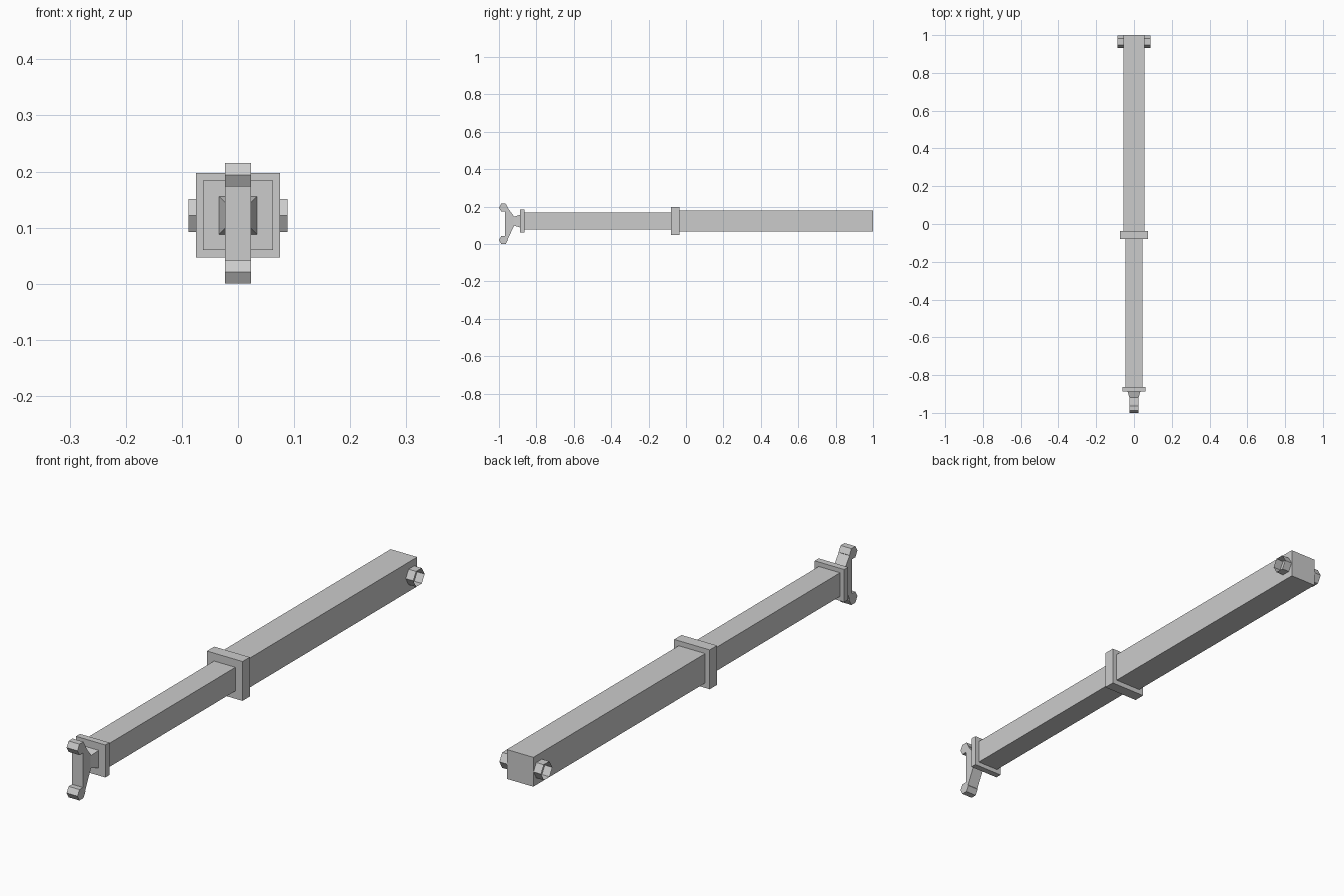
import bpy
import math

if "Cube" in bpy.data.objects:
    bpy.data.objects.remove(bpy.data.objects["Cube"])

ZC = 0.122  # height of the strut axis


def make(name, verts, faces):
    mesh = bpy.data.meshes.new(name)
    mesh.from_pydata(verts, [], faces)
    mesh.update()
    obj = bpy.data.objects.new(name, mesh)
    bpy.context.collection.objects.link(obj)
    return obj


def block(name, y0, y1, h0, h1=None):
    """Square bar along y, optionally tapering from half-width h0 to h1."""
    h1 = h0 if h1 is None else h1
    ring = [(-1, -1), (1, -1), (1, 1), (-1, 1)]
    verts = [(sx * h, y, ZC + sz * h) for y, h in ((y0, h0), (y1, h1)) for sx, sz in ring]
    faces = [(0, 1, 2, 3), (7, 6, 5, 4)]
    faces += [(i, i + 4, (i + 1) % 4 + 4, (i + 1) % 4) for i in range(4)]
    return make(name, verts, faces)


def extrude_x(name, profile, half, caps=True):
    """Counter-clockwise (y, z) profile extruded symmetrically along x."""
    n = len(profile)
    verts = [(x, y, z) for x in (-half, half) for y, z in profile]
    faces = [(i, (i + 1) % n, (i + 1) % n + n, i + n) for i in range(n)]
    if caps:
        faces += [tuple(reversed(range(n))), tuple(range(n, 2 * n))]
    return make(name, verts, faces)


def hexagon(y, z, r):
    return [(y + r * math.cos(math.radians(60 * i)),
             z + r * math.sin(math.radians(60 * i))) for i in range(6)]


# Telescoping tubes with collar and end flange
block("outer_tube", -0.04, 1.0, 0.056)
block("collar", -0.08, -0.036, 0.075)
block("inner_tube", -0.866, -0.06, 0.045)
block("end_flange", -0.888, -0.864, 0.062)

# Tapered neck and fork plate
block("neck", -0.925, -0.886, 0.022, 0.0345)
extrude_x("fork", [(-0.967, 0.18), (-0.967, 0.035), (-0.957, 0.018),
                   (-0.918, ZC - 0.023), (-0.918, ZC + 0.023), (-0.957, 0.198)], 0.023)

# Hexagonal claw tips
for label, z in (("upper", 0.194), ("lower", 0.0208)):
    extrude_x(label + "_claw", hexagon(-0.976, z, 0.024), 0.023)

# Open hexagonal pivot sleeve through the rear end
extrude_x("pivot_sleeve", hexagon(0.965, ZC, 0.034), 0.088, caps=False)
